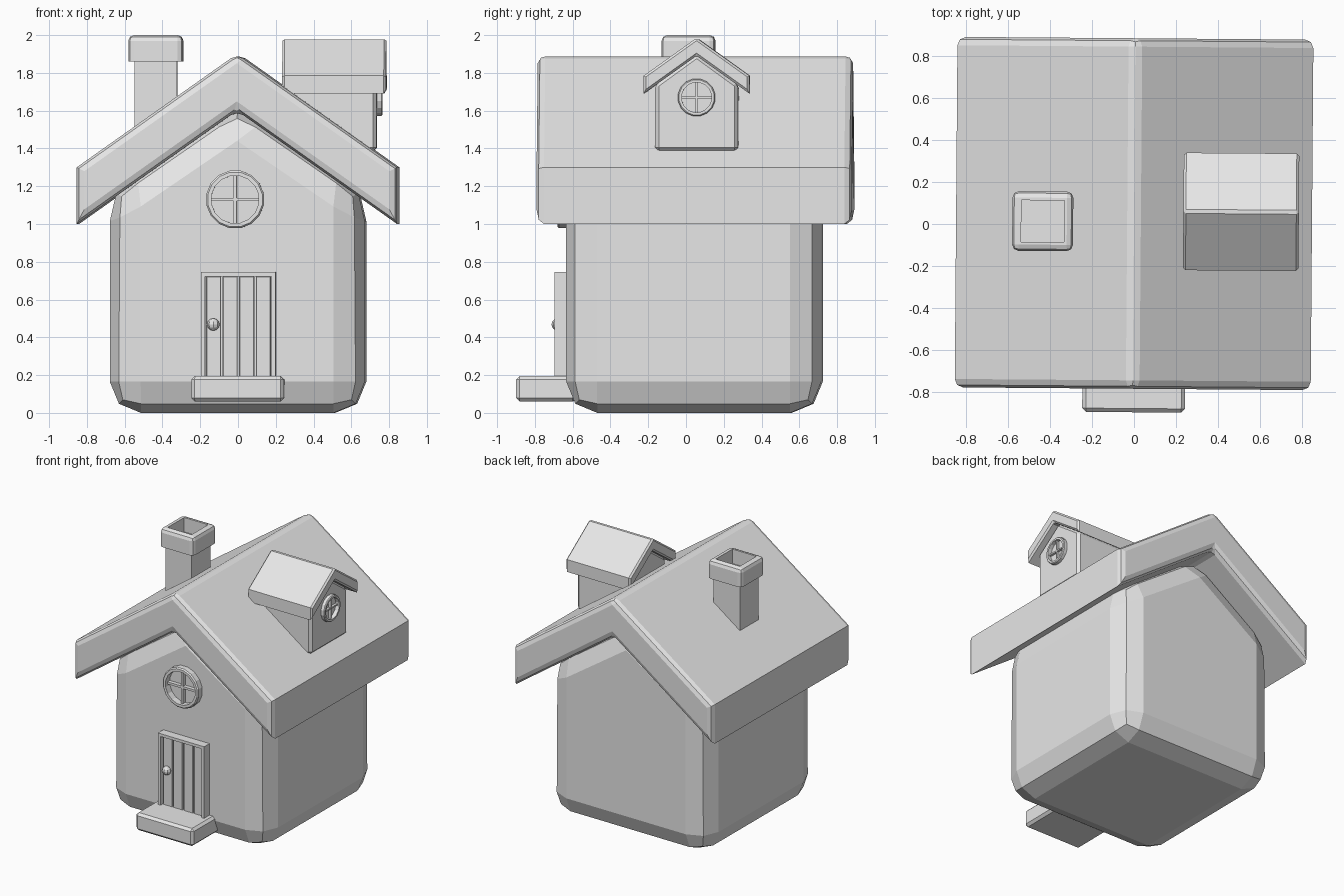
import bpy, bmesh, math
from mathutils import Matrix, Vector

cube = bpy.data.objects.get("Cube")
if cube:
    bpy.data.objects.remove(cube)

COLOUR = (0.8, 0.8, 0.8, 1)
clay = bpy.data.materials.new("clay_grey")
clay.use_nodes = True
clay.diffuse_color = COLOUR
clay.node_tree.nodes["Principled BSDF"].inputs["Base Color"].default_value = COLOUR

TWIST = Matrix.Rotation(math.radians(-0.45), 4, 'Z')   # whole house sits slightly turned


def finish(name, bm, place=Matrix()):
    bmesh.ops.recalc_face_normals(bm, faces=bm.faces)
    bm.transform(TWIST @ place)
    mesh = bpy.data.meshes.new(name)
    bm.to_mesh(mesh)
    bm.free()
    mesh.materials.append(clay)
    obj = bpy.data.objects.new(name, mesh)
    bpy.context.collection.objects.link(obj)
    return obj


def bevel(bm, edges, width, segments):
    if width:
        bmesh.ops.bevel(bm, geom=list(edges), offset=width, offset_type='OFFSET',
                        segments=segments, profile=0.5, affect='EDGES')


def prism(profile, y0, y1):
    """Solid with an x-z profile, running from y0 to y1."""
    bm = bmesh.new()
    face = bm.faces.new([bm.verts.new((x, y0, z)) for x, z in profile])
    new = bmesh.ops.extrude_face_region(bm, geom=[face])["geom"]
    bmesh.ops.translate(bm, vec=(0, y1 - y0, 0),
                        verts=[v for v in new if isinstance(v, bmesh.types.BMVert)])
    bmesh.ops.recalc_face_normals(bm, faces=bm.faces)
    return bm


def box(name, x, y, z, width=0.0, segments=1, place=Matrix()):
    bm = prism([(x[0], z[0]), (x[1], z[0]), (x[1], z[1]), (x[0], z[1])], *y)
    bevel(bm, bm.edges, width, segments)
    return finish(name, bm, place)


def walls(name, half, base, shoulder, apex, y, width, segments, place=Matrix()):
    bm = prism([(-half, base), (half, base), (half, shoulder),
                (0, apex), (-half, shoulder)], *y)
    bevel(bm, bm.edges, width, segments)
    return finish(name, bm, place)


def gable_roof(name, half, eave, apex, thick, y, width, segments, place=Matrix()):
    bm = prism([(-half, eave), (0, apex - thick), (half, eave),
                (half, eave + thick), (0, apex), (-half, eave + thick)], *y)
    # soften the gable outlines and the ridge, keep the eaves crisp
    chosen = []
    for e in bm.edges:
        a, b = (v.co for v in e.verts)
        if abs(a.y - b.y) < 0.001 or abs(a.x) + abs(b.x) < 0.001:
            chosen.append(e)
    bevel(bm, chosen, width, segments)
    return finish(name, bm, place)


def round_window(name, radius, rim, depth, place, sides=16):
    """Ring with crossed bars, facing -y, its back on y = 0."""
    bm = bmesh.new()
    chamfer = rim * 0.3
    section = [(radius, 0.02), (radius, chamfer - depth), (radius - chamfer, -depth),
               (radius - rim, -depth), (radius - rim, 0.02)]
    loops = []
    for i in range(sides):
        a = math.tau * (i + 0.5) / sides
        loops.append([bm.verts.new((r * math.cos(a), y, r * math.sin(a)))
                      for r, y in section])
    count = len(section)
    for i in range(sides):
        p, q = loops[i], loops[(i + 1) % sides]
        for k in range(count):
            n = (k + 1) % count
            bm.faces.new((p[k], p[n], q[n], q[k]))
    finish(name + "_ring", bm, place)
    reach, bar = radius - rim * 0.5, radius * 0.055
    box(name + "_upright_bar", (-bar, bar), (-depth * 0.6, 0.01), (-reach, reach), place=place)
    box(name + "_cross_bar", (-reach, reach), (-depth * 0.58, 0.01), (-bar, bar), place=place)


# Main house
walls("house_walls", 0.675, 0.0, 1.18, 1.64, (-0.63, 0.72), 0.165, 2)
gable_roof("main_roof", 0.848, 1.0, 1.9, 0.3, (-0.785, 0.885), 0.04, 2)
round_window("gable_window", 0.155, 0.028, 0.05, Matrix.Translation((-0.01, -0.63, 1.13)))

# Dormer, built facing -y and turned to face +x
dormer = Matrix.Translation((0, 0.062, 0)) @ Matrix.Rotation(math.pi / 2, 4, 'Z')
walls("dormer_walls", 0.22, 1.385, 1.74, 1.9, (-0.735, -0.28), 0.02, 1, dormer)
gable_roof("dormer_roof", 0.28, 1.69, 1.985, 0.095, (-0.785, -0.235), 0.012, 1, dormer)
round_window("dormer_window", 0.1, 0.02, 0.03,
             dormer @ Matrix.Translation((0, -0.735, 1.67)))

# Chimney: shaft and a hollow cap
cx, cy = -0.435, 0.01
box("chimney_shaft", (cx - 0.113, cx + 0.113), (cy - 0.113, cy + 0.113), (1.3, 1.88))
bm = prism([(cx - 0.145, 1.86), (cx + 0.145, 1.86), (cx + 0.145, 2.0), (cx - 0.145, 2.0)],
           cy - 0.142, cy + 0.142)
bevel(bm, [e for e in bm.edges if max(v.co.z for v in e.verts) > 1.99], 0.03, 2)
top = max(bm.faces, key=lambda f: f.calc_center_median().z)
bmesh.ops.inset_region(bm, faces=[top], thickness=0.018)
pit = bmesh.ops.extrude_face_region(bm, geom=[top])["geom"]
bmesh.ops.translate(bm, vec=(0, 0, -0.11),
                    verts=[v for v in pit if isinstance(v, bmesh.types.BMVert)])
if top.is_valid:
    bmesh.ops.delete(bm, geom=[top], context='FACES_ONLY')
finish("chimney_cap", bm)

# Door: frame, planks and knob
left, right, low, high = -0.19, 0.205, 0.17, 0.745
rim = 0.022
front, back = -0.695, -0.6
box("door_frame_left", (left, left + rim), (front, back), (low, high))
box("door_frame_right", (right - rim, right), (front, back), (low, high))
box("door_frame_top", (left, right), (front, back), (high - rim, high))
step = (right - left - 2 * rim) / 4
for i in range(4):
    x = left + rim + i * step
    box(f"door_plank_{i + 1}", (x + 0.004, x + step - 0.004), (-0.67, back),
        (low, high - rim), 0.004)
bm = bmesh.new()
bmesh.ops.create_uvsphere(bm, u_segments=8, v_segments=6, radius=0.033)
finish("door_knob", bm, Matrix.Translation((-0.125, -0.68, 0.468)))

# Doorstep
box("doorstep", (-0.24, 0.25), (-0.897, -0.58), (0.06, 0.195), 0.018)
